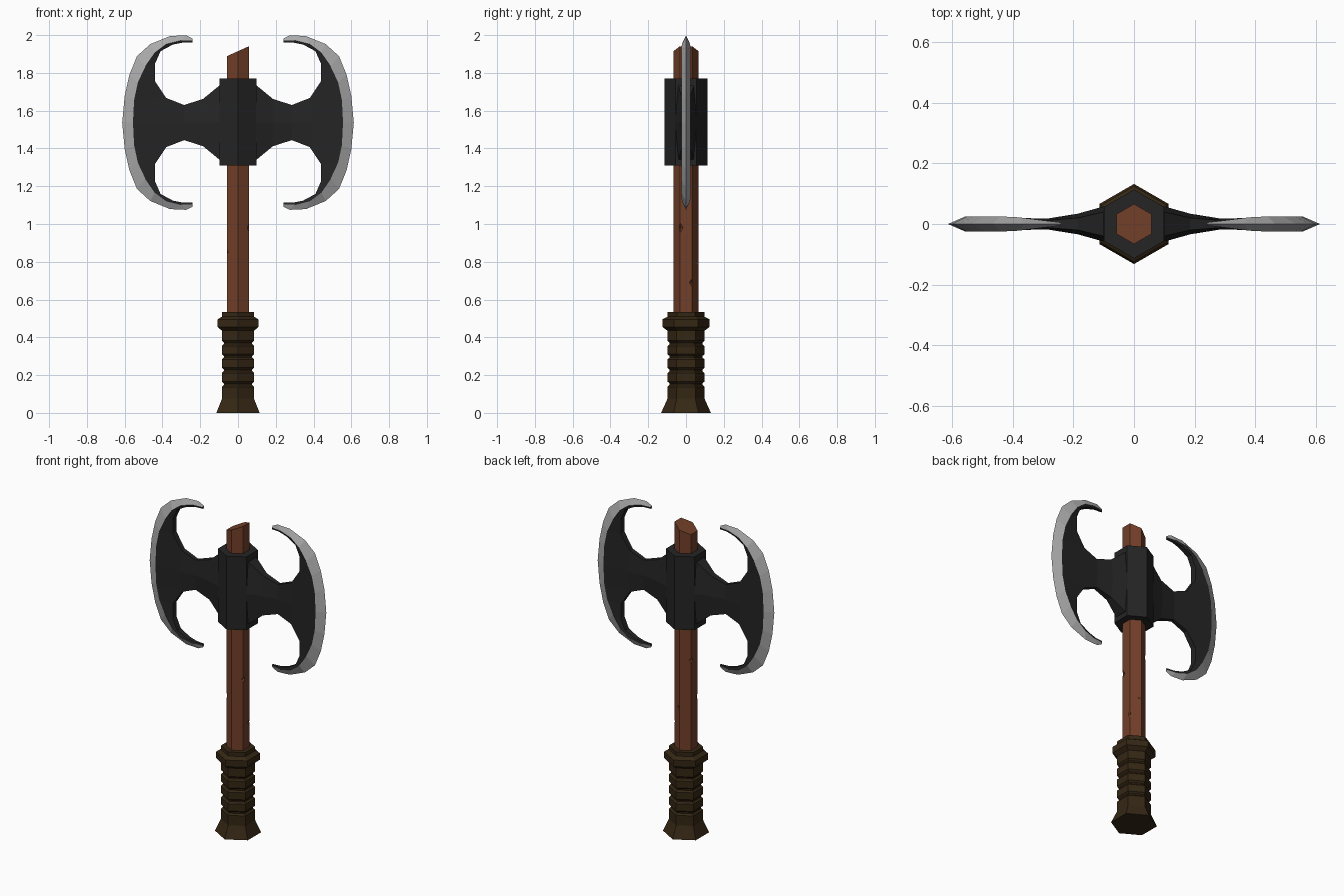
import bpy, bmesh, math
from mathutils import Vector

if "Cube" in bpy.data.objects:
    bpy.data.objects.remove(bpy.data.objects["Cube"])


def material(name, rgb):
    m = bpy.data.materials.new(name)
    m.diffuse_color = (*rgb, 1)
    m.use_nodes = True
    m.node_tree.nodes["Principled BSDF"].inputs["Base Color"].default_value = m.diffuse_color
    return m


STEEL = material("edge_steel", (0.40, 0.40, 0.40))
IRON = material("dark_iron", (0.018, 0.018, 0.018))
WOOD = material("wood", (0.17, 0.05, 0.022))
LEATHER = material("grip_leather", (0.035, 0.02, 0.007))


def add_object(name, bm, mats=()):
    me = bpy.data.meshes.new(name)
    bm.to_mesh(me)
    bm.free()
    ob = bpy.data.objects.new(name, me)
    bpy.context.collection.objects.link(ob)
    for m in mats:
        me.materials.append(m)
    return ob


def hex_stack(name, profile, mat, slant=0.0):
    """Six-sided column through (z, radius) rings; slant tilts the top ring in x."""
    bm = bmesh.new()
    rings = []
    for z, r in profile:
        ring = []
        for k in range(6):
            a = math.radians(90 + 60 * k)
            ring.append(bm.verts.new((r * math.cos(a), r * math.sin(a), z)))
        rings.append(ring)
    for v in rings[-1]:
        v.co.z += slant * v.co.x
    for lo, hi in zip(rings, rings[1:]):
        for k in range(6):
            n = (k + 1) % 6
            bm.faces.new((lo[k], lo[n], hi[n], hi[k]))
    bm.faces.new(rings[0][::-1])
    bm.faces.new(rings[-1])
    return add_object(name, bm, [mat])


def cut_nicks(target, centres, size, mats=()):
    """Carve small octahedral dents out of the target."""
    bm = bmesh.new()
    for c in centres:
        vs = []
        for axis in range(3):
            for s in (-1, 1):
                p = Vector(c)
                p[axis] += s * size[axis]
                vs.append(bm.verts.new(p))
        bmesh.ops.convex_hull(bm, input=vs)
    cutter = add_object(target.name + "_nick_cutter", bm, mats)
    cutter.hide_render = True
    cutter.display_type = 'WIRE'
    mod = target.modifiers.new("nicks", 'BOOLEAN')
    mod.operation = 'DIFFERENCE'
    mod.solver = 'EXACT'
    mod.object = cutter


# Grip with flared foot, wrap grooves and collar
grip = [(0, 0.132), (0.075, 0.098)]
for z in (0.152, 0.225, 0.297, 0.368):
    grip += [(z - 0.014, 0.098), (z - 0.004, 0.087), (z + 0.004, 0.087), (z + 0.014, 0.098)]
grip += [(0.435, 0.098), (0.455, 0.125), (0.495, 0.125), (0.51, 0.097), (0.535, 0.097)]
hex_stack("grip", grip, LEATHER)

# Wooden shaft with slanted, broken-looking top
shaft = hex_stack("shaft", [(0.45, 0.066), (1.915, 0.066)], WOOD, slant=0.45)
cut_nicks(shaft, [(0.064, -0.03, 0.98), (-0.064, -0.036, 0.85), (0.066, 0.03, 0.69),
                  (-0.064, 0.03, 1.1), (0.01, 0.075, 0.8)],
          (0.018, 0.025, 0.04), [WOOD])

# Iron socket
hex_stack("socket", [(1.31, 0.1135), (1.77, 0.1135)], IRON)

# Double blade: one eighth modelled as (x, z, half thickness), then mirrored
MID = 1.537
inner = [(0, .195, .04), (.1, .195, .04), (.185, .125, .02), (.285, .093, .012),
         (.38, .13, .015), (.44, .22, .018), (.44, .31, .018), (.41, .378, .018),
         (.345, .413, .015), (.29, .424, .008), (.24, .424, .004)]
ridge = [(0, 0, .065), (.1, 0, .058), (.185, 0, .034), (.285, 0, .018), (.4, 0, .02)]
bevel = [(.556, 0, .025), (.55, .12, .025), (.53, .213, .025), (.49, .298, .025),
         (.44, .37, .025), (.38, .415, .022), (.30, .435, .012), (.24, .435, .005)]
edge = [(.613, 0, 0), (.60, .14, 0), (.575, .253, 0), (.535, .351, 0),
        (.465, .415, 0), (.36, .458, 0), (.275, .462, 0), (.24, .445, 0)]

bm = bmesh.new()
I, C, B, O = [[bm.verts.new((x, -t, z)) for x, z, t in row]
              for row in (inner, ridge, bevel, edge)]
J = [bm.verts.new((x, 0, z)) for x, z, t in inner]


def face(mat, *vs):
    bm.faces.new(vs).material_index = mat


for k in range(4):                                   # neck
    face(1, C[k], C[k + 1], I[k + 1], I[k])
face(1, C[4], B[0], B[1], I[4])
for k in range(4, 10):                               # crescent web
    face(1, I[k], B[k - 3], B[k - 2], I[k + 1])
for k in range(7):                                   # sharpened bevel
    face(0, B[k], O[k], O[k + 1], B[k + 1])
for k in range(10):                                  # inner rim
    face(1, I[k], I[k + 1], J[k + 1], J[k])
face(0, I[10], B[7], O[7], J[10])                    # horn tip
blade = add_object("double_blade", bm, [STEEL, IRON])
blade.location.z = MID
mirror = blade.modifiers.new("mirror", 'MIRROR')
mirror.use_axis = (True, True, True)
mirror.merge_threshold = 0.0005

# Battle dents on both sides of each cutting edge
dents = [(x, s * 0.03, z) for x, z in ((-.585, 1.73), (-.58, 1.23), (.595, 1.665), (.58, 1.25))
         for s in (-1, 1)]
cut_nicks(blade, dents, (0.035, 0.027, 0.04), [STEEL])
